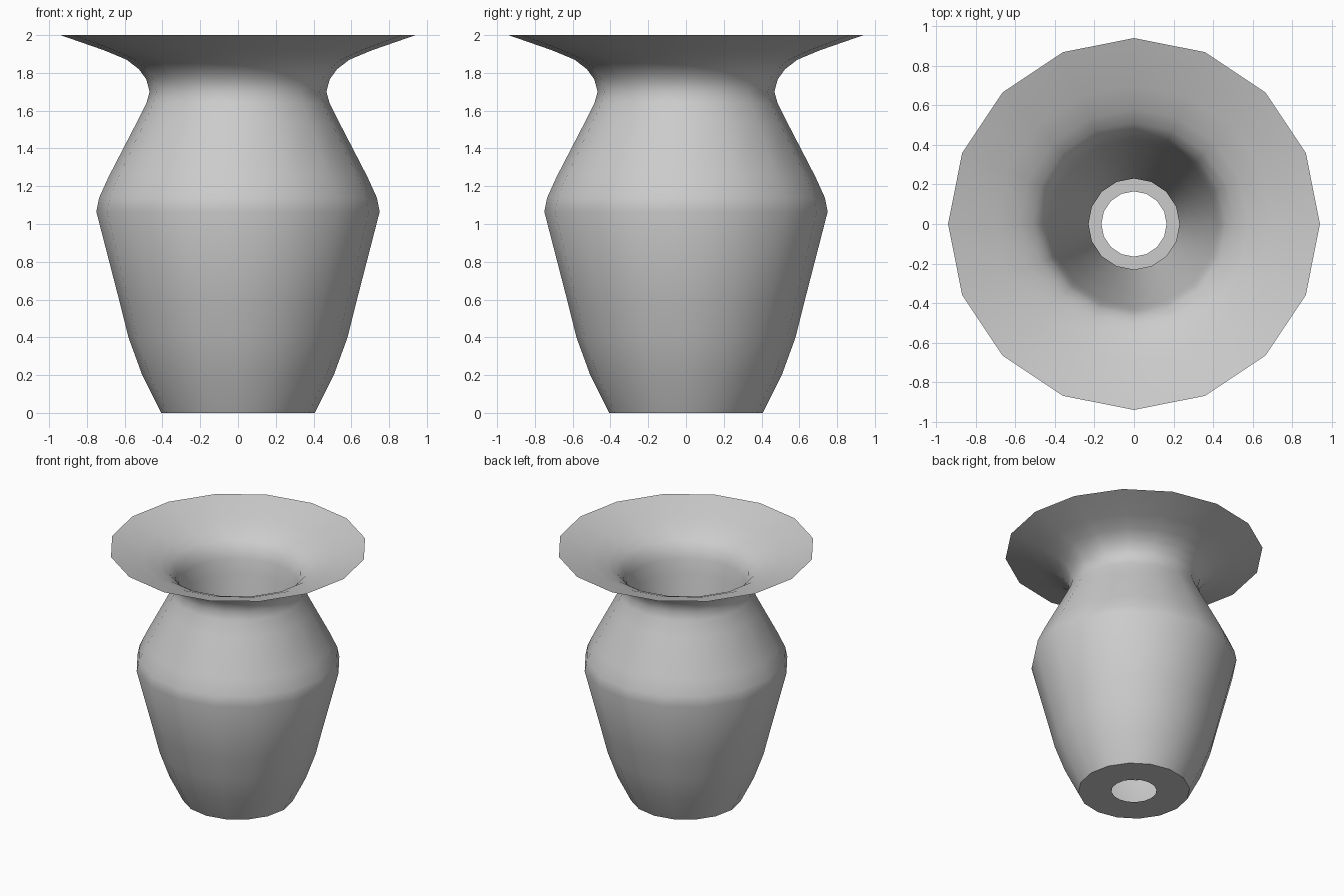
import bpy, bmesh, math

if "Cube" in bpy.data.objects:
    bpy.data.objects.remove(bpy.data.objects["Cube"])

SIDES = 16

# Profile (radius, z): base opening, outer body, flared rim, inner funnel
profile = [
    (0.165, 0.0), (0.407, 0.0), (0.507, 0.2), (0.58, 0.4), (0.63, 0.6),
    (0.75, 1.065), (0.735, 1.14), (0.685, 1.25), (0.54, 1.53),
    (0.485, 1.64), (0.468, 1.70), (0.485, 1.765), (0.525, 1.82),
    (0.59, 1.87), (0.71, 1.92), (0.94, 2.0),
    (0.70, 1.925), (0.58, 1.875), (0.51, 1.83), (0.465, 1.78),
    (0.44, 1.71), (0.42, 1.60), (0.35, 1.10), (0.28, 0.60), (0.23, 0.22),
]


def lathe(name, points, sides):
    bm = bmesh.new()
    rings = []
    for r, z in points:
        rings.append([bm.verts.new((r * math.cos(2 * math.pi * i / sides),
                                    r * math.sin(2 * math.pi * i / sides), z))
                      for i in range(sides)])
    for a, b in zip(rings, rings[1:]):
        for i in range(sides):
            j = (i + 1) % sides
            bm.faces.new((a[i], a[j], b[j], b[i]))
    mesh = bpy.data.meshes.new(name)
    bm.to_mesh(mesh)
    bm.free()
    obj = bpy.data.objects.new(name, mesh)
    bpy.context.collection.objects.link(obj)
    return obj


# Vase body with flared rim and open base
vase = lathe("vase", profile, SIDES)
bpy.context.view_layer.objects.active = vase
vase.select_set(True)
bpy.ops.object.shade_smooth_by_angle(angle=math.radians(40))
